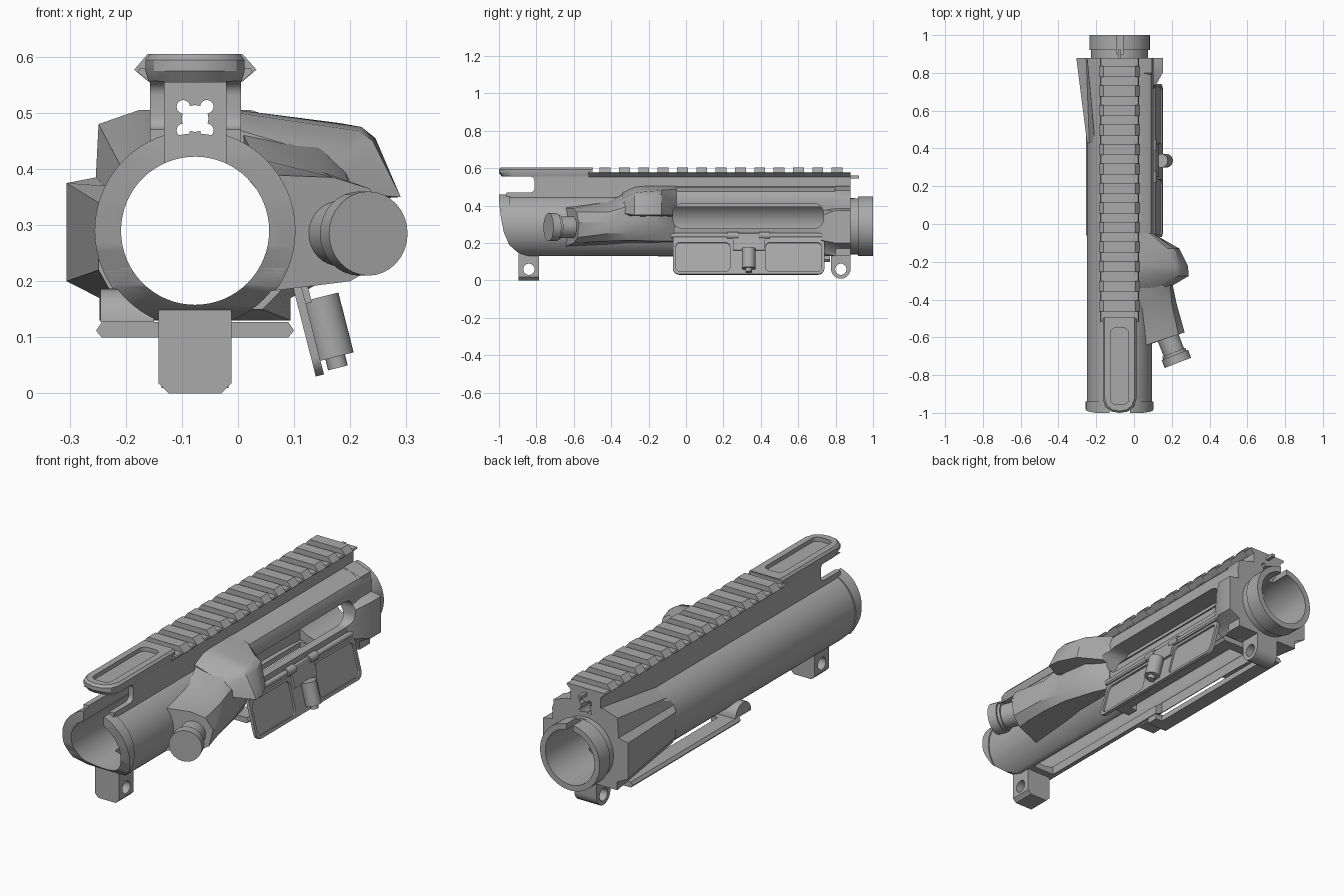
import bpy, bmesh, math
from mathutils import Matrix, Vector

if "Cube" in bpy.data.objects:
    bpy.data.objects.remove(bpy.data.objects["Cube"])

CX, CZ = -0.0765, 0.29          # bore axis
grey = bpy.data.materials.new("grey metal")
grey.diffuse_color = (0.4, 0.4, 0.4, 1)
grey.use_nodes = True
grey.node_tree.nodes["Principled BSDF"].inputs["Base Color"].default_value = grey.diffuse_color


def loft(name, sections):
    """Closed solid through rings of 3D points."""
    bm = bmesh.new()
    rings = [[bm.verts.new(p) for p in s] for s in sections]
    n = len(rings[0])
    for a, b in zip(rings, rings[1:]):
        for i in range(n):
            j = (i + 1) % n
            bm.faces.new((a[i], a[j], b[j], b[i]))
    bm.faces.new(rings[0])
    bm.faces.new(rings[-1])
    bmesh.ops.recalc_face_normals(bm, faces=bm.faces)
    me = bpy.data.meshes.new(name)
    bm.to_mesh(me)
    bm.free()
    me.materials.append(grey)
    ob = bpy.data.objects.new(name, me)
    bpy.context.collection.objects.link(ob)
    return ob


def prism(name, pts, axis, d0, d1):
    put = {"x": lambda u, v, d: (d, u, v), "y": lambda u, v, d: (u, d, v),
           "z": lambda u, v, d: (u, v, d)}[axis]
    return loft(name, [[put(u, v, d) for u, v in pts] for d in (d0, d1)])


def rounded(u0, u1, v0, v1, r, n=6):
    pts = []
    for k, (u, v) in enumerate([(u1 - r, v1 - r), (u0 + r, v1 - r), (u0 + r, v0 + r), (u1 - r, v0 + r)]):
        for i in range(n + 1):
            a = math.pi / 2 * (k + i / n)
            pts.append((u + r * math.cos(a), v + r * math.sin(a)))
    return pts


def box(name, x0, x1, y0, y1, z0, z1):
    return prism(name, [(x0, y0), (x1, y0), (x1, y1), (x0, y1)], "z", z0, z1)


def rod(name, p0, p1, r, n=32):
    p0, p1 = Vector(p0), Vector(p1)
    q = (p1 - p0).to_track_quat("Z", "Y")
    ring = [q @ Vector((r * math.cos(2 * math.pi * i / n), r * math.sin(2 * math.pi * i / n), 0)) for i in range(n)]
    return loft(name, [[p + v for v in ring] for p in (p0, p1)])


def cut(ob, *cutters):
    for c in cutters:
        m = ob.modifiers.new("cut", "BOOLEAN")
        m.operation, m.solver, m.object = "DIFFERENCE", "EXACT", c
    bpy.context.view_layer.update()
    me = bpy.data.meshes.new_from_object(ob.evaluated_get(bpy.context.evaluated_depsgraph_get()))
    ob.modifiers.clear()
    ob.data = me


# Shared cutters
bore = rod("bore_cutter", (CX, -1.2, CZ), (CX, 1.2, CZ), 0.132, 64)
channel = box("channel_cutter", -0.131, -0.021, -1.1, 0.8, 0.38, 0.556)
port = prism("port_cutter", rounded(-0.07, 0.735, 0.28, 0.41, 0.05), "x", -0.02, 0.4)
well = box("well_cutter", -0.17, 0.02, 0.0, 0.72, 0.05, 0.25)
slot = box("slot_cutter", -0.135, -0.018, -0.75, 0.1, 0.05, 0.25)
rear_gap = prism("rear_gap_cutter", rounded(-1.2, -0.81, 0.47, 0.556, 0.025), "x", -0.4, 0.3)
rear_corner = prism("rear_corner_cutter", [(-1.1, 0.02), (-0.84, 0.02), (-0.84, 0.13), (-0.90, 0.15),
                    (-0.945, 0.19), (-0.975, 0.26), (-0.99, 0.34), (-1.0, 0.42), (-1.1, 0.42)], "x", -0.5, 0.4)
cutters = [bore, channel, port, well, slot, rear_gap, rear_corner]


# Main body: round shell with a flat underside, thicker collar at the rear
def shell_profile(r):
    return [(CX + r * math.cos(2 * math.pi * i / 64), max(0.13, CZ + r * math.sin(2 * math.pi * i / 64)))
            for i in range(64)]


body = prism("receiver_body", shell_profile(0.173), "y", -0.96, 0.88)
cut(body, bore, channel, port, well, slot, rear_corner)
collar = prism("rear_collar", shell_profile(0.179), "y", -1.0, -0.94)
cut(collar, bore, channel, rear_corner)

# Neck carrying the rail, with a clover hole in its front wall
neck = box("rail_neck", -0.157, 0.005, -0.96, 0.88, 0.36, 0.558)
clover = [rod("clover_cutter", (CX + dx, 0.7, 0.49 + dz), (CX + dx, 1, 0.49 + dz), r, 16)
          for dx, dz, r in [(0, 0, 0.024)] + [(a * 0.021, b * 0.021, 0.012) for a in (-1, 1) for b in (-1, 1)]]
cut(neck, bore, channel, rear_gap, *clover)

# Flared front block on both sides
front = [(0.10, 0.505), (0.172, 0.48), (0.177, 0.385), (0.229, 0.375), (0.229, 0.2),
         (0.17, 0.17), (0.17, 0.13), (0, 0.13), (0, 0.505)]
back = [(0.08, 0.44), (0.13, 0.40), (0.16, 0.37), (0.172, 0.34), (0.172, 0.22),
        (0.15, 0.18), (0.12, 0.15), (0, 0.15), (0, 0.44)]
for name, s, y0, y1 in (("left_flare", -1, 0.43, 0.88), ("right_flare", 1, 0.70, 0.80)):
    rings = [[(CX + s * u, y, v) for u, v in p] for p, y in ((back, y0), (front, y1))]
    if y1 < 0.88:
        rings.append([(CX + s * u, 0.88, v) for u, v in front])
    cut(loft(name, rings), bore, channel, port, well, *clover)

# Ledge over the port
ledge = prism("port_ledge", [(-0.03, 0.505), (0.04, 0.5), (0.09, 0.475), (0.103, 0.44), (0.098, 0.36), (0.0, 0.36)],
              "y", -0.12, 0.88)
cut(ledge, bore, channel, port)

# Threaded front ring with a notch on top
notch = box("notch_cutter", CX - 0.017, CX + 0.017, 0.9, 1.1, 0.40, 0.5)
for name, r, y0, y1 in (("front_tube", 0.15, 0.87, 0.93), ("front_ring", 0.16, 0.92, 1.0)):
    cut(rod(name, (CX, y0, CZ), (CX, y1, CZ), r, 64), bore, notch)

# Top rail and its teeth
prism("rail_base", [(-0.157, 0.554), (0.005, 0.554), (0.026, 0.573), (0.022, 0.58), (-0.175, 0.58), (-0.179, 0.573)],
      "y", -0.52, 0.88)
for i in range(13):
    y = -0.433 + 0.1034 * i
    prism("rail_tooth", [(-0.16, 0.556), (0.008, 0.556), (0.033, 0.577), (0.008, 0.605), (-0.161, 0.605),
                         (-0.185, 0.577)], "y", y - 0.029, y + 0.029)
box("front_tab", -0.085, -0.068, 0.87, 0.925, 0.545, 0.56)

# Rear tongue with a recessed top
outline = [(0.012, -0.5), (-0.165, -0.5), (-0.165, -0.93), (-0.15, -0.97), (-0.12, -0.993), (-0.0765, -1.0),
           (-0.033, -0.993), (-0.003, -0.97), (0.012, -0.93)]
tongue = loft("rear_tongue", [[(CX + (x - CX) * k, y * k2, z) for x, y in outline]
                              for z, k, k2 in ((0.556, 0.94, 0.985), (0.575, 1, 1), (0.594, 1, 1), (0.605, 0.9, 0.99))])
recess = prism("recess_cutter", rounded(-0.125, -0.028, -0.955, -0.55, 0.03), "z", 0.585, 0.7)
cut(tongue, recess)

# Underside flange and side boss
flange = prism("bottom_flange", [(-0.243, 0.1), (0.09, 0.1), (0.1, 0.112), (0.09, 0.127), (-0.243, 0.127),
                                 (-0.253, 0.112)], "y", -0.06, 0.77)
cut(flange, well, slot)
arch = [(-0.09 + 0.06 * math.cos(math.pi * i / 12), 0.127 + 0.06 * math.sin(math.pi * i / 12)) for i in range(13)]
cut(prism("side_boss", arch, "x", -0.245, -0.15), bore)

# Pivot lugs with pin holes
for name, y0, y1, hw, z0 in (("rear_lug", -0.895, -0.785, 0.065, 0.0), ("front_lug", 0.775, 0.88, 0.06, 0.01)):
    ym = (y0 + y1) / 2
    if name == "rear_lug":
        c = 0.018
        lug = prism(name, [(CX - hw, 0.2), (CX - hw, c), (CX - hw + c, 0), (CX + hw - c, 0), (CX + hw, c), (CX + hw, 0.2)],
                    "y", y0, y1)
    else:
        side = [(y0, 0.2)] + [(ym + 0.0525 * math.cos(a), 0.0625 + 0.0525 * math.sin(a))
                              for a in [math.pi * (1 + i / 12) for i in range(13)]] + [(y1, 0.2)]
        lug = prism(name, side, "x", CX - hw, CX + hw)
    pin = rod("pin_cutter", (-0.4, ym, 0.06), (0.4, ym, 0.06), 0.03)
    cutters.append(pin)
    cut(lug, bore, pin)

# Plunger housing, tapering forward into the shell
housing = loft("plunger_housing", [
    [(.04, -.65, .18), (.2, -.6, .2), (.25, -.58, .23), (.268, -.573, .31), (.235, -.585, .365), (.17, -.605, .385), (.04, -.65, .39)],
    [(.04, -.42, .19), (.19, -.42, .21), (.22, -.42, .25), (.225, -.42, .31), (.2, -.42, .365), (.15, -.42, .395), (.03, -.42, .42)],
    [(.04, -.3, .2), (.17, -.3, .215), (.195, -.3, .25), (.2, -.3, .32), (.19, -.3, .40), (.14, -.3, .45), (0, -.3, .48)],
    [(.04, -.15, .2), (.13, -.15, .21), (.15, -.15, .25), (.17, -.15, .3), (.185, -.15, .40), (.17, -.15, .465), (0, -.15, .5)],
    [(.04, -.06, .2), (.09, -.06, .21), (.1, -.06, .25), (.1, -.06, .3), (.1, -.06, .4), (.09, -.06, .46), (0, -.06, .5)]])
cut(housing, bore, channel, port)

# Deflector bump
deflector = loft("deflector", [[(x, y, z) for x, z in p] for y, p in (
    (-.05, [(0, .505), (.085, .488), (.10, .45), (.1, .35), (0, .33)]),
    (-.13, [(0, .505), (.18, .482), (.215, .46), (.24, .35), (0, .33)]),
    (-.22, [(0, .505), (.22, .475), (.245, .455), (.285, .35), (0, .33)]),
    (-.275, [(0, .5), (.215, .468), (.24, .45), (.29, .35), (0, .33)]),
    (-.34, [(0, .47), (.1, .44), (.16, .41), (.18, .36), (0, .33)]))])
cut(deflector, bore, channel, port)

# Plunger stem and button
d = Vector((0.36, -0.93, 0)).normalized()
p = Vector((0.18, -0.6, 0.285))
rod("plunger_stem", p - d * 0.05, p + d * 0.11, 0.058)
rod("plunger_neck_ring", p + d * 0.085, p + d * 0.10, 0.066)
rod("plunger_button", p + d * 0.10, p + d * 0.145, 0.075)

# Open port cover, tilted outward about its hinge
swing = Matrix.Translation((0.09, 0, 0.245)) @ Matrix.Rotation(-0.25, 4, "Y")
cover = prism("port_cover", rounded(-0.07, 0.74, -0.22, 0.0, 0.035), "x", -0.006, 0.009)
panels = [prism("panel_cutter", rounded(a, b, -0.205, -0.045, 0.025), "x", 0.0, 0.1)
          for a, b in ((-0.055, 0.235), (0.425, 0.725))]
cut(cover, *panels)
parts = [cover,
         box("cover_rib", 0, 0.016, -0.07, 0.74, -0.03, -0.015),
         box("latch_mount", 0, 0.02, 0.25, 0.42, -0.09, 0.0),
         rod("latch_barrel", (0.034, 0.335, -0.195), (0.034, 0.335, -0.085), 0.036),
         rod("latch_tip", (0.036, 0.335, -0.215), (0.036, 0.335, -0.19), 0.018, 20)]
for ob in parts:
    ob.matrix_world = swing
rod("hinge_rod", (0.1, -0.08, 0.24), (0.1, 0.76, 0.24), 0.013, 16)
for y in (0.25, 0.42):
    rod("hinge_knuckle", (0.1, y - 0.03, 0.24), (0.1, y + 0.03, 0.24), 0.02, 16)

# Remove helpers, shade
for ob in cutters + clover + panels + [notch, recess]:
    bpy.data.objects.remove(ob)
for ob in bpy.context.scene.objects:
    ob.select_set(True)
    bpy.context.view_layer.objects.active = ob
bpy.ops.object.shade_smooth_by_angle(angle=math.radians(30))
